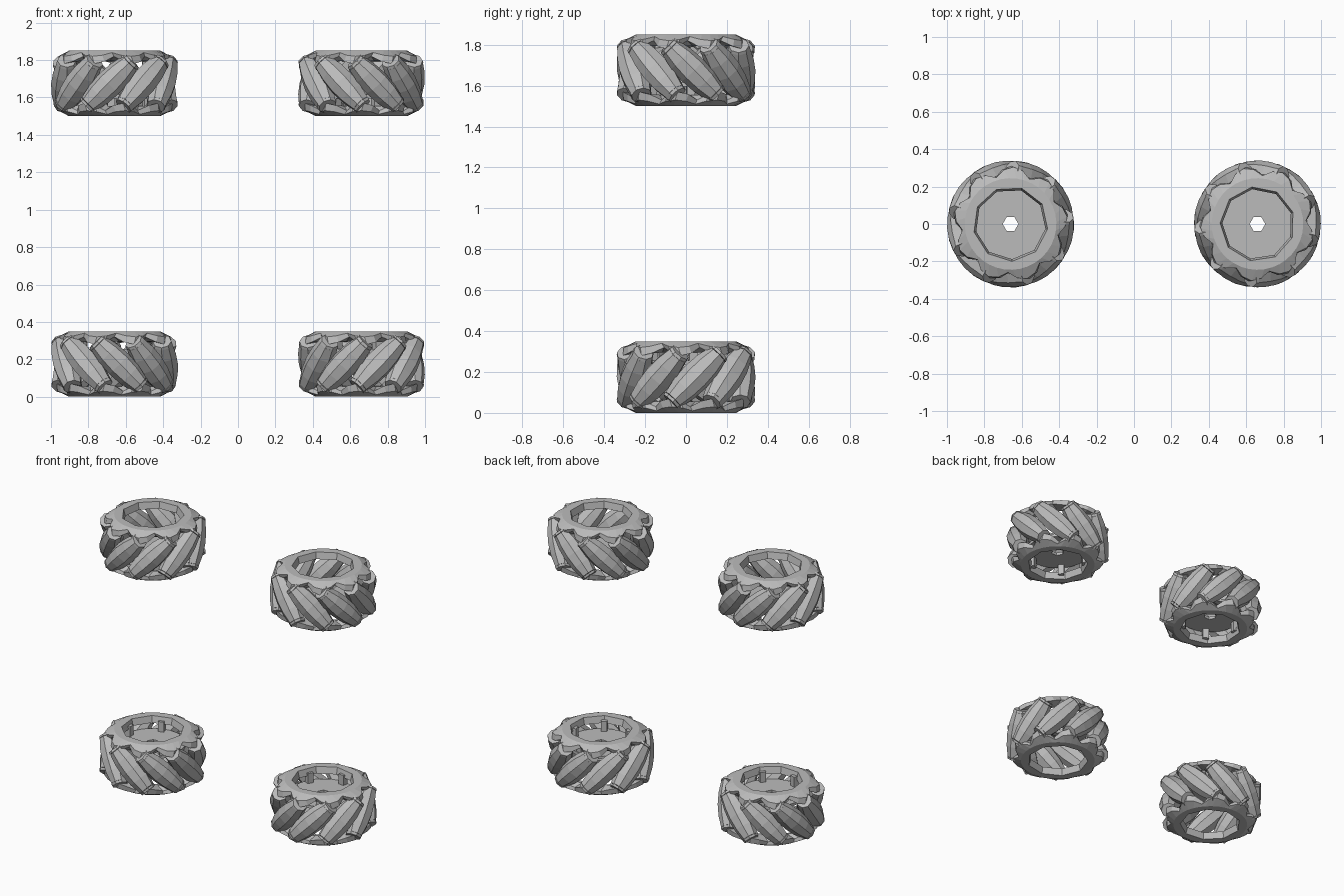
import bpy, bmesh
from math import pi, sin, cos, radians
from mathutils import Vector, Matrix

cube = bpy.data.objects.get("Cube")
if cube:
    bpy.data.objects.remove(cube, do_unlink=True)

grey = bpy.data.materials.new("light_grey")
grey.use_nodes = True
colour = (0.5, 0.5, 0.5, 1)
grey.diffuse_color = colour
grey.node_tree.nodes["Principled BSDF"].inputs["Base Color"].default_value = colour

COUNT = 9            # rollers per wheel
STEP = 2 * pi / COUNT
HALF = 0.175         # half the wheel width
AXLE_R = 0.265       # distance of roller centres from the wheel axis
END_SHIFT = radians(23)
LOBE = (0.7, 1, 0.7, 0)   # reach of the rim around one lobe


def finish(bm, name, location):
    bmesh.ops.recalc_face_normals(bm, faces=bm.faces)
    mesh = bpy.data.meshes.new(name)
    bm.to_mesh(mesh)
    bm.free()
    mesh.materials.append(grey)
    obj = bpy.data.objects.new(name, mesh)
    obj.location = location
    bpy.context.collection.objects.link(obj)


def skin(bm, loops, closed=False):
    """Join successive vertex loops with quads; cap the ends if open."""
    n = len(loops[0])
    pairs = list(zip(loops, loops[1:]))
    if closed:
        pairs.append((loops[-1], loops[0]))
    for a, b in pairs:
        for i in range(n):
            j = (i + 1) % n
            bm.faces.new((a[i], a[j], b[j], b[i]))
    if not closed:
        bm.faces.new(loops[0])
        bm.faces.new(loops[-1])


def lathe(bm, profile, sides, matrix):
    """Capped solid of revolution about local z."""
    loops = []
    for r, z in profile:
        loops.append([bm.verts.new(matrix @ Vector((r * cos(2 * pi * i / sides),
                      r * sin(2 * pi * i / sides), z))) for i in range(sides)])
    skin(bm, loops)


def roller_frame(angle, slant):
    """Local z runs along the slanted roller axis, local x points outward."""
    out = Vector((cos(angle), sin(angle), 0))
    axis = (Vector((-sin(angle), cos(angle), 0)) * slant + Vector((0, 0, 1))).normalized()
    side = axis.cross(out)
    m = Matrix((out, side, axis)).transposed().to_4x4()
    m.translation = out * AXLE_R
    return m


def make_rollers(name, location, slant, phase):
    bm = bmesh.new()
    barrel = [(0.053, -0.155), (0.069, -0.08), (0.075, 0), (0.069, 0.08), (0.053, 0.155)]
    for k in range(COUNT):
        lathe(bm, barrel, 8, roller_frame(phase + k * STEP, slant))
    finish(bm, name, location)


def make_brackets(name, location, slant, phase):
    # tilted plates that close both ends of each roller
    bm = bmesh.new()
    for k in range(COUNT):
        m = roller_frame(phase + k * STEP, slant)
        for end in (-1, 1):
            lathe(bm, [(0.055, end * 0.157), (0.05, end * 0.172)], 8, m)
    finish(bm, name, location)


def make_rim(name, location, slant, phase, side):
    # star-shaped ring whose skewed lobes fold down over the roller ends
    bm = bmesh.new()
    start = phase + side * slant * (END_SHIFT - 0.08)
    loops = [[] for _ in range(6)]
    for i in range(COUNT * 4):
        f = LOBE[i % 4]
        flat = cos(STEP / 2) / cos((i % 4 - 2) * STEP / 4)
        section = [(0.2 * flat, HALF, 0), (0.245, HALF, 0),
                   (0.26 + 0.045 * f, 0.165 - 0.02 * f, 0.08),
                   (0.255 + 0.055 * f, 0.145 - 0.04 * f, 0.12),
                   (0.22, 0.12, 0), (0.188 * flat, 0.13, 0)]
        for loop, (r, h, skew) in zip(loops, section):
            a = start + (i - 1) * STEP / 4 + side * slant * skew
            loop.append(bm.verts.new((r * cos(a), r * sin(a), side * h)))
    skin(bm, loops, closed=True)
    finish(bm, name, location)


def make_hub(name, location, phase, side):
    # web disc with a hexagonal axle hole, both outlines share their steps
    bm = bmesh.new()
    n = COUNT * 4
    hexagon = pi / 3
    loops = []
    for inner, h in ((False, 0.06), (False, 0.08), (True, 0.08), (True, 0.06)):
        loop = []
        for i in range(n):
            a = 2 * pi * i / n
            if inner:
                r = 0.042 * cos(hexagon / 2) / cos(a % hexagon - hexagon / 2)
            else:
                r = 0.21
            loop.append(bm.verts.new((r * cos(a), r * sin(a), side * h)))
        loops.append(loop)
    skin(bm, loops, closed=True)
    # posts joining the web to the rim
    for k in range(5):
        m = (Matrix.Rotation(phase + k * 2 * pi / 5, 4, 'Z')
             @ Matrix.Translation((0.185, 0, side * 0.11)))
        bmesh.ops.create_cube(bm, size=1, matrix=m @ Matrix.Diagonal((0.04, 0.04, 0.08, 1)))
    finish(bm, name, location)


# name, x side, centre height, roller slant, first roller angle, hub side
wheels = [
    ("upper_right", -1, 1.5 + HALF, 1, 24, -1),
    ("upper_left", 1, 1.5 + HALF, -1, 7, -1),
    ("lower_right", -1, HALF, -1, 35, 1),
    ("lower_left", 1, HALF, 1, 10, 1),
]
for label, x, z, slant, degrees, hub_side in wheels:
    place = (x * 0.66, 0, z)
    phase = radians(degrees)
    make_rollers(label + "_wheel_rollers", place, slant, phase)
    make_brackets(label + "_wheel_brackets", place, slant, phase)
    make_rim(label + "_wheel_top_rim", place, slant, phase, 1)
    make_rim(label + "_wheel_bottom_rim", place, slant, phase, -1)
    make_hub(label + "_wheel_hub", place, phase, hub_side)
